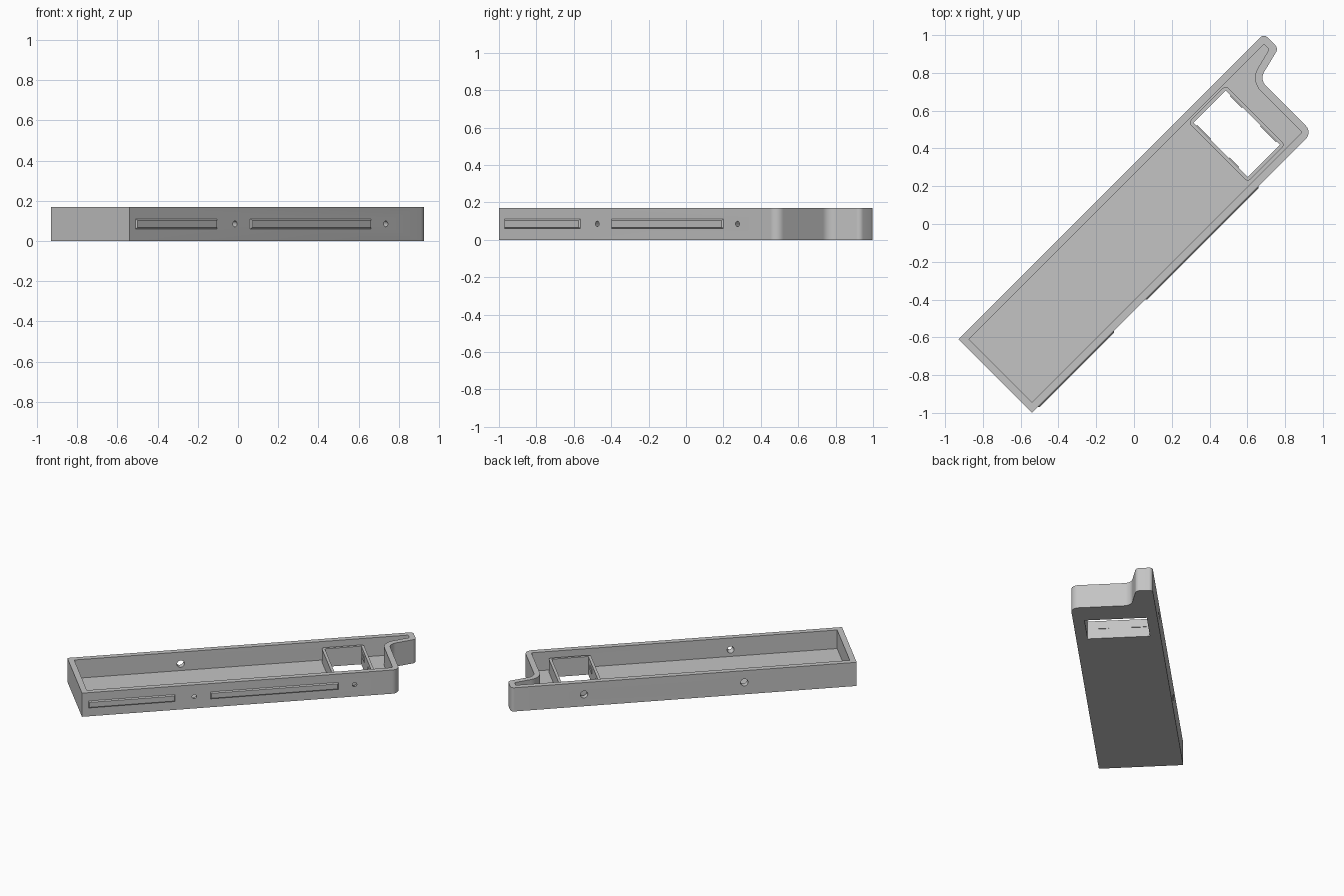
import bpy, bmesh, math
from mathutils import Vector, Matrix

if "Cube" in bpy.data.objects:
    bpy.data.objects.remove(bpy.data.objects["Cube"])

TURN = Matrix.Rotation(math.radians(45), 4, 'Z')   # tray lies diagonally
H, FLOOR, WALL = 0.17, 0.037, 0.039
V0, V1 = -0.325, 0.226                             # long side planes

grey = bpy.data.materials.new("grey")
grey.diffuse_color = (0.55, 0.55, 0.55, 1)
grey.use_nodes = True
grey.node_tree.nodes["Principled BSDF"].inputs["Base Color"].default_value = grey.diffuse_color


def finish(name, bm):
    bmesh.ops.recalc_face_normals(bm, faces=bm.faces)
    me = bpy.data.meshes.new(name)
    bm.to_mesh(me)
    bm.free()
    me.materials.append(grey)
    ob = bpy.data.objects.new(name, me)
    bpy.context.collection.objects.link(ob)
    return ob


def rounded(corners, steps=8):
    """Counter-clockwise (u, v, radius) corners to an outline with fillets."""
    out = []
    for i, (u, v, r) in enumerate(corners):
        p = Vector((u, v))
        a = (Vector(corners[i - 1][:2]) - p).normalized()
        b = (Vector(corners[(i + 1) % len(corners)][:2]) - p).normalized()
        if r <= 0:
            out.append(p)
            continue
        half = a.angle(b) / 2
        c = p + (a + b).normalized() * (r / math.sin(half))
        s = p + a * (r / math.tan(half)) - c
        e = p + b * (r / math.tan(half)) - c
        sweep = s.angle_signed(e)
        for k in range(steps + 1):
            t = -sweep * k / steps
            out.append(c + Matrix.Rotation(t, 2) @ s)
    return out


def inset(corners, d):
    """Move every side inwards by d, shrinking convex fillets and growing concave ones."""
    out = []
    for i, (u, v, r) in enumerate(corners):
        p = Vector((u, v))
        e1 = (p - Vector(corners[i - 1][:2])).normalized()
        e2 = (Vector(corners[(i + 1) % len(corners)][:2]) - p).normalized()
        n1, n2 = Vector((-e1.y, e1.x)), Vector((-e2.y, e2.x))
        q = p + (n1 + n2) * (d / (1 + n1.dot(n2)))
        convex = e1.x * e2.y - e1.y * e2.x > 0
        out.append((q.x, q.y, max(r - d, 0.008 if r else 0) if convex else r + d))
    return out


def prism(name, pts, z0, z1):
    bm = bmesh.new()
    f = bm.faces.new([bm.verts.new((p[0], p[1], z0)) for p in pts])
    ext = bmesh.ops.extrude_face_region(bm, geom=[f])["geom"]
    bmesh.ops.translate(bm, vec=(0, 0, z1 - z0),
                        verts=[g for g in ext if isinstance(g, bmesh.types.BMVert)])
    return finish(name, bm)


def rect(u0, u1, v0, v1, r=0.0):
    return rounded([(u0, v0, r), (u1, v0, r), (u1, v1, r), (u0, v1, r)])


def cone(name, u, v, r_front, r_back, depth):
    bm = bmesh.new()
    bmesh.ops.create_cone(bm, cap_ends=True, segments=24, radius1=r_back, radius2=r_front,
                          depth=depth,
                          matrix=Matrix.Translation((u, v, H / 2)) @ Matrix.Rotation(math.pi / 2, 4, 'X'))
    return finish(name, bm)


def boolean(ob, other, op):
    m = ob.modifiers.new(op.lower(), 'BOOLEAN')
    m.operation, m.object, m.solver = op, other, 'EXACT'
    bpy.context.view_layer.objects.active = ob
    bpy.ops.object.modifier_apply(modifier=m.name)
    bpy.data.objects.remove(other)


# tray body with hooked end
outline = [(-1.089, V0, 0), (1.011, V0, 0.05), (1.011, 0.071, 0.06),
           (1.198, 0.117, 0.03), (1.198, V1, 0.025), (-1.089, V1, 0)]
tray = prism("tray", rounded(outline), 0, H)
boolean(tray, prism("cavity", rounded(inset(outline, WALL)), FLOOR, H + 0.1), 'DIFFERENCE')

# raised collar around the rectangular opening
hu0, hu1, hv0, hv1 = 0.602, 0.843, -0.25, 0.157
boolean(tray, prism("collar", rect(hu0 - 0.019, hu1 + 0.019, hv0 - 0.019, hv1 + 0.019, 0.02),
                    FLOOR - 0.01, 0.13), 'UNION')
boolean(tray, prism("opening", rect(hu0, hu1, hv0, hv1), -0.1, 0.3), 'DIFFERENCE')

# screw holes through both long walls
for u in (-0.346, 0.714):
    boolean(tray, cone("front_hole", u, V0 + WALL / 2, 0.014, 0.024, WALL + 0.004), 'DIFFERENCE')
    boolean(tray, cone("back_hole", u, V1 - WALL / 2, 0.025, 0.025, WALL + 0.01), 'DIFFERENCE')

parts = [tray]

# bevelled ridges on the front wall
for i, (u0, u1) in enumerate([(-1.046, -0.473), (-0.24, 0.608)]):
    bm = bmesh.new()
    rings = []
    for v, d in ((V0 + 0.004, 0), (V0, 0), (V0 - 0.007, 0.007)):
        rings.append([bm.verts.new(c) for c in
                      ((u0 + d, v, 0.06 + d), (u1 - d, v, 0.06 + d),
                       (u1 - d, v, 0.11 - d), (u0 + d, v, 0.11 - d))])
    for a, b in zip(rings, rings[1:]):
        for k in range(4):
            j = (k + 1) % 4
            bm.faces.new((a[k], a[j], b[j], b[k]))
    bm.faces.new(rings[0])
    bm.faces.new(rings[-1])
    parts.append(finish(f"ridge_{i + 1}", bm))

# small grip tabs inside the opening
for i, (v0, v1) in enumerate([(0.03, 0.134), (-0.18, -0.11)]):
    parts.append(prism(f"left_tab_{i + 1}", rect(hu0 - 0.004, hu0 + 0.005, v0, v1), 0.07, 0.1))
for i, (v0, v1) in enumerate([(0.03, 0.12), (-0.225, -0.106)]):
    parts.append(prism(f"right_tab_{i + 1}", rect(hu1 - 0.005, hu1 + 0.004, v0, v1), 0.07, 0.1))

# smooth the fillets and turn everything onto the diagonal
for ob in parts:
    ob.data.transform(TURN)
    bpy.ops.object.select_all(action='DESELECT')
    ob.select_set(True)
    bpy.context.view_layer.objects.active = ob
    bpy.ops.object.shade_smooth_by_angle(angle=math.radians(30))
